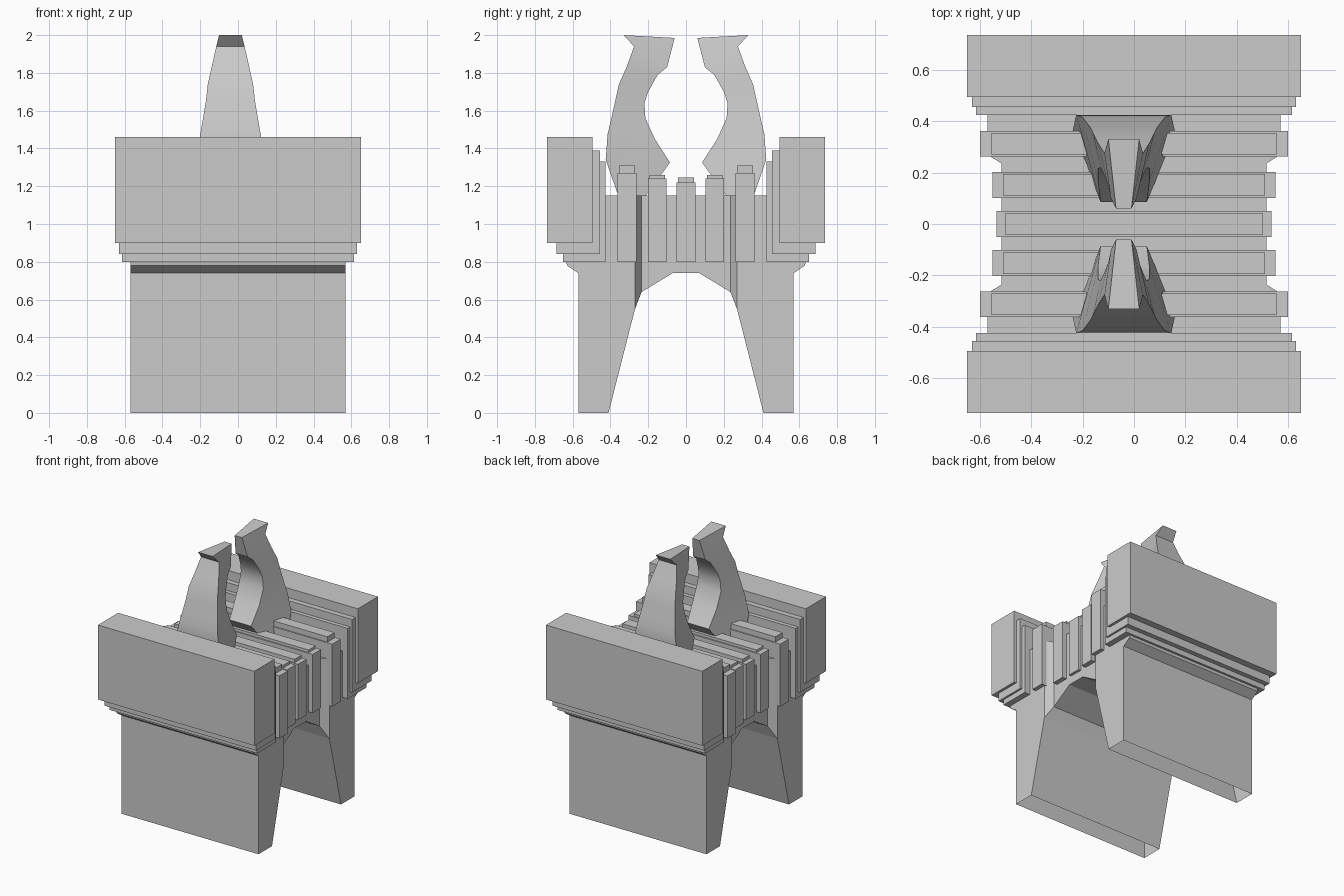
import bpy, bmesh, math

if "Cube" in bpy.data.objects:
    bpy.data.objects.remove(bpy.data.objects["Cube"])


def finish(name, bm, smooth=False):
    bmesh.ops.recalc_face_normals(bm, faces=bm.faces)
    me = bpy.data.meshes.new(name)
    bm.to_mesh(me)
    bm.free()
    if smooth:
        me.shade_smooth()
        me.set_sharp_from_angle(angle=math.radians(30))
    ob = bpy.data.objects.new(name, me)
    bpy.context.collection.objects.link(ob)
    return ob


def box(name, hx, y0, y1, z0, z1):
    return loft(name, [rect(y, hx, z0, z1) for y in (y0, y1)])


def rect(y, hx, z0, z1):
    return [(-hx, y, z0), (hx, y, z0), (hx, y, z1), (-hx, y, z1)]


def loft(name, rings, smooth=False, open_bottom=False):
    bm = bmesh.new()
    vs = [[bm.verts.new(p) for p in r] for r in rings]
    n = len(rings[0])
    for a, b in zip(vs, vs[1:]):
        for i in range(n):
            j = (i + 1) % n
            bm.faces.new((a[i], a[j], b[j], b[i]))
    bm.faces.new(vs[0])
    bm.faces.new(vs[-1])
    bmesh.ops.recalc_face_normals(bm, faces=bm.faces)
    if open_bottom:
        low = [f for f in bm.faces if all(v.co.z < 1e-4 for v in f.verts)]
        bmesh.ops.delete(bm, geom=low, context='FACES')
    return finish(name, bm, smooth)


# Saddle body with two hollow legs: y, half width, underside z, top z
stations = [(0.07, 0.515, 0.74, 1.15), (0.235, 0.515, 0.64, 1.15),
            (0.27, 0.57, 0.55, 1.15), (0.41, 0.57, 0.0, 1.15),
            (0.44, 0.57, 0.0, 1.15), (0.57, 0.57, 0.0, 0.82)]
rings = [rect(-y, h, a, b) for y, h, a, b in reversed(stations)]
rings += [rect(*s) for s in stations]
loft("saddle_body", rings, open_bottom=True)

# Ribs across the saddle, each a wide slab with a taller narrow core
for i in range(-2, 3):
    k = abs(i)
    y = (0, 0.152, 0.312)[k] * (1 if i > 0 else -1)
    hx, hc = ((0.535, 0.5), (0.55, 0.51), (0.60, 0.555))[k]
    z, zc = ((1.22, 1.245), (1.24, 1.26), (1.27, 1.31))[k]
    box("rib_slab", hx, y - 0.05, y + 0.05, 0.80, z)
    box("rib_core", hc, y - 0.042, y + 0.042, 0.74, zc)

# Claw sections: outer y, z, half width, inner y, z, half width
claw = [(0.355, 1.14, 0.20, 0.22, 1.14, 0.14),
        (0.425, 1.34, 0.185, 0.085, 1.325, 0.09),
        (0.415, 1.475, 0.16, 0.165, 1.45, 0.10),
        (0.395, 1.56, 0.145, 0.215, 1.56, 0.10),
        (0.375, 1.65, 0.13, 0.22, 1.64, 0.09),
        (0.355, 1.74, 0.12, 0.20, 1.70, 0.08),
        (0.315, 1.83, 0.10, 0.15, 1.79, 0.06),
        (0.275, 1.94, 0.075, 0.10, 1.83, 0.05),
        (0.33, 2.0, 0.06, 0.06, 1.985, 0.03)]
cx = -0.04

for s, side in ((-1, "front"), (1, "back")):
    # Stepped side blocks
    for part, hx, y0, y1, z0, z1 in (
            ("outer_block", 0.65, 0.495, 0.735, 0.90, 1.46),
            ("middle_step", 0.63, 0.455, 0.685, 0.84, 1.39),
            ("inner_step", 0.615, 0.425, 0.65, 0.80, 1.33)):
        box(f"{side}_{part}", hx, s * y0, s * y1, z0, z1)
    # Sloped flare under the blocks
    prof = [(0.5, 0.74), (0.57, 0.74), (0.63, 0.78), (0.635, 0.81), (0.5, 0.81)]
    loft(f"{side}_flare", [[(x, s * y, z) for y, z in prof] for x in (-0.57, 0.57)])
    # Gripping claw
    loft(f"{side}_claw",
         [[(cx - h, s * y, z), (cx + h, s * y, z), (cx + g, s * v, w), (cx - g, s * v, w)]
          for y, z, h, v, w, g in claw], smooth=True)
